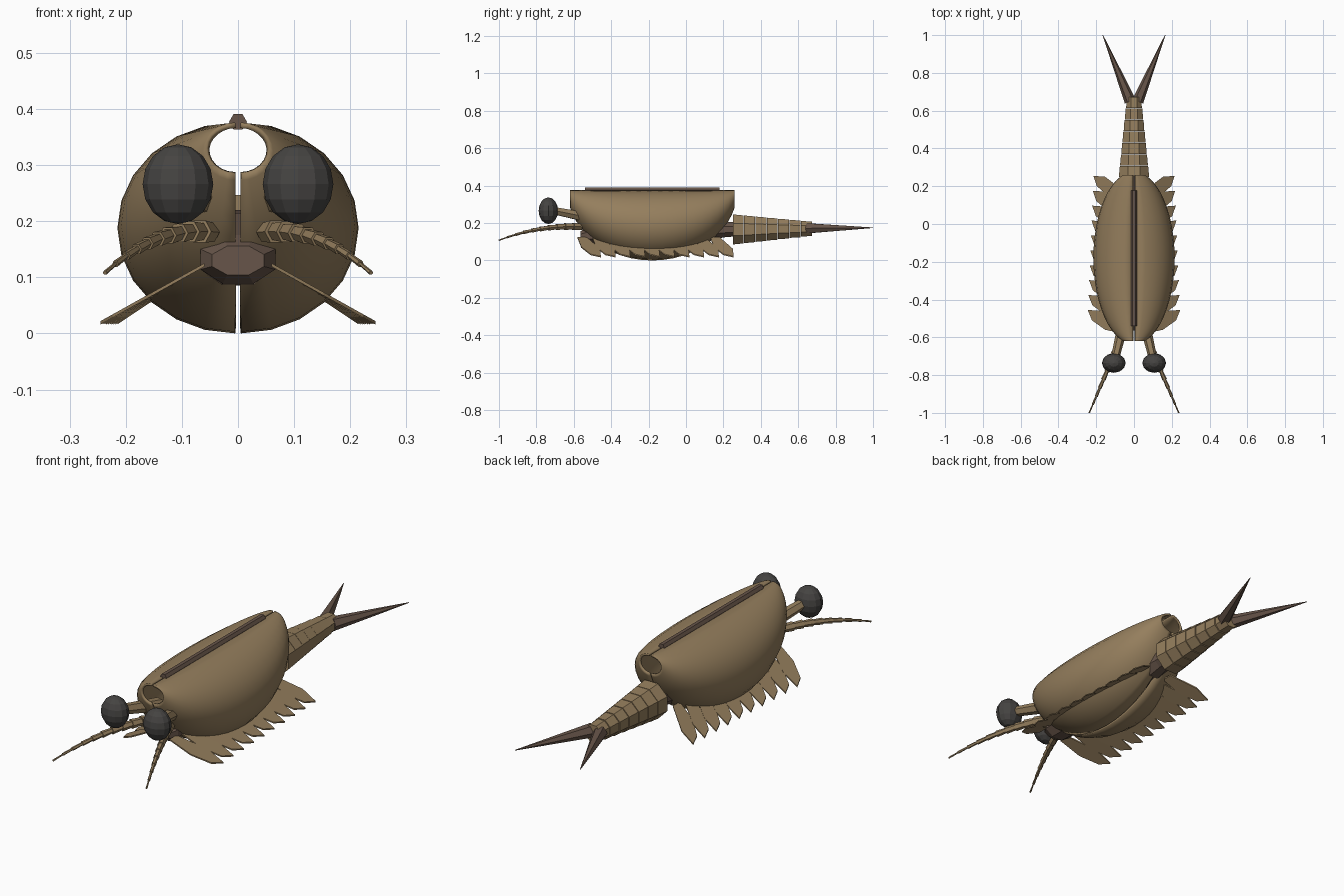
import bpy, bmesh, math
from mathutils import Vector

old = bpy.data.objects.get("Cube")
if old:
    bpy.data.objects.remove(old, do_unlink=True)


def material(name, rgb):
    m = bpy.data.materials.new(name)
    m.use_nodes = True
    m.diffuse_color = (*rgb, 1)
    m.node_tree.nodes["Principled BSDF"].inputs["Base Color"].default_value = (*rgb, 1)
    return m


TAN = material("tan shell", (0.30, 0.21, 0.11))
BROWN = material("dark brown", (0.135, 0.09, 0.067))
BLACK = material("charcoal", (0.06, 0.057, 0.054))


def make(name, bm, mat):
    bmesh.ops.recalc_face_normals(bm, faces=bm.faces)
    me = bpy.data.meshes.new(name)
    bm.to_mesh(me)
    bm.free()
    me.materials.append(mat)
    ob = bpy.data.objects.new(name, me)
    bpy.context.collection.objects.link(ob)
    return ob


def skin(bm, rings, closed=True, caps=True):
    """Bridge successive rings of points with quads."""
    vs = [[bm.verts.new(p) for p in r] for r in rings]
    n = len(vs[0])
    for a, b in zip(vs, vs[1:]):
        for i in range(n if closed else n - 1):
            j = (i + 1) % n
            bm.faces.new((a[i], a[j], b[j], b[i]))
    if closed and caps:
        bm.faces.new(vs[0])
        bm.faces.new(vs[-1])


def ring(center, direction, rx, rz, sides, turn=0.0):
    """Elliptical ring of points around a centre, facing a direction."""
    d = Vector(direction).normalized()
    side = d.cross(Vector((0, 0, 1))).normalized()
    up = side.cross(d)
    angles = [turn + math.tau * i / sides for i in range(sides)]
    return [Vector(center) + side * rx * math.cos(a) + up * rz * math.sin(a) for a in angles]


def tube(bm, a, b, ra, rb, sides, turn=0.0):
    d = Vector(b) - Vector(a)
    skin(bm, [ring(a, d, ra, ra, sides, turn), ring(b, d, rb, rb, sides, turn)])


def smooth(ob, angle):
    bpy.ops.object.select_all(action='DESELECT')
    ob.select_set(True)
    bpy.context.view_layer.objects.active = ob
    bpy.ops.object.shade_smooth_by_angle(angle=math.radians(angle))


# Two open shell valves
def valve(name, s):
    bm = bmesh.new()
    rings = []
    for i in range(25):
        u = -math.cos(math.pi * i / 24)
        f = math.sqrt(1 - (0.97 * u) ** 2)
        r = []
        for k in range(13):
            a = math.pi * k / 12
            r.append((s * (0.005 + 0.21 * f * math.sin(a)),
                      -0.18 + 0.44 * u,
                      0.376 - 0.188 * f * (1 - math.cos(a))))
        rings.append(r)
    skin(bm, rings, closed=False)
    ob = make(name, bm, TAN)
    # Normals face away from the valve's inner side
    f = max(ob.data.polygons, key=lambda p: p.center.x * s)
    if f.normal.x * s < 0:
        ob.data.flip_normals()
    mod = ob.modifiers.new("thickness", 'SOLIDIFY')
    mod.thickness = 0.01
    mod.offset = -1
    smooth(ob, 35)


# Segmented feeler, curving outward and down
def feeler(name, s):
    def at(t):
        return Vector((s * (0.05 + 0.187 * t), -0.56 - 0.44 * t,
                       0.18 + 0.025 * t - 0.097 * t * t))
    bm = bmesh.new()
    n = 10
    for i in range(n):
        r = 0.021 * (1 - i / n) + 0.002
        tube(bm, at(i / n), at((i + 1) / n), r * 0.82, r, 6)
    make(name, bm, TAN)


# Eye on a stalk
def eye(name, s):
    bm = bmesh.new()
    tube(bm, (s * 0.05, -0.5, 0.225), (s * 0.1, -0.71, 0.267), 0.03, 0.022, 6)
    make(name + "_stalk", bm, TAN)
    bm = bmesh.new()
    bmesh.ops.create_uvsphere(bm, u_segments=12, v_segments=8, radius=1)
    bmesh.ops.scale(bm, vec=(0.063, 0.052, 0.071), verts=bm.verts)
    bmesh.ops.translate(bm, vec=(s * 0.107, -0.736, 0.266), verts=bm.verts)
    make(name, bm, BLACK)


# Row of flat swimming paddles
def paddles(name, s):
    # (reach outward, offset backward) around one blade
    outline = [(0.0, -0.02), (0.0, 0.03), (0.6, 0.1), (1.0, 0.105), (0.88, 0.05), (0.5, 0.0)]
    bm = bmesh.new()
    for i in range(10):
        t = i / 9
        y0 = -0.56 + 0.71 * t
        width = 0.185 - 0.03 * t
        layers = []
        for dz in (-0.003, 0.003):
            layers.append([(s * (0.06 + width * u), y0 + v, 0.122 - 0.103 * u + dz)
                           for u, v in outline])
        skin(bm, layers)
    make(name, bm, TAN)


# Tail fork spike
def fork(name, s):
    bm = bmesh.new()
    tube(bm, (s * 0.02, 0.65, 0.172), (s * 0.165, 1.0, 0.175), 0.031, 0.0015, 6)
    make(name, bm, BROWN)


for side, s in (("left", 1), ("right", -1)):
    valve(side + "_valve", s)
    feeler(side + "_feeler", s)
    eye(side + "_eye", s)
    paddles(side + "_paddles", s)
    fork(side + "_tail_fork", s)

# Hinge rod along the back
bm = bmesh.new()
tube(bm, (0, -0.54, 0.377), (0, 0.178, 0.377), 0.016, 0.016, 6)
make("hinge_rod", bm, BROWN)

# Trunk with blunt head, running inside the shell
bm = bmesh.new()
stations = [(-0.565, 0.13, 0.05, 0.028), (-0.53, 0.132, 0.072, 0.047),
            (-0.4, 0.15, 0.075, 0.07), (0.1, 0.16, 0.065, 0.065),
            (0.2, 0.165, 0.05, 0.045), (0.28, 0.167, 0.045, 0.04)]
skin(bm, [ring((0, y, z), (0, 1, 0), rx, rz, 8, math.pi / 8) for y, z, rx, rz in stations])
make("trunk", bm, BROWN)

# Tapering tail rings
bm = bmesh.new()
count = 7
step = 0.425 / count
for i in range(count):
    r = 0.087 - 0.042 * i / (count - 1)
    y = 0.25 + step * i
    z = 0.166 + 0.004 * i / count
    tube(bm, (0, y, z), (0, y + step * 0.96, z), r, r * 0.93, 8, math.pi / 8)
make("tail_rings", bm, TAN)
